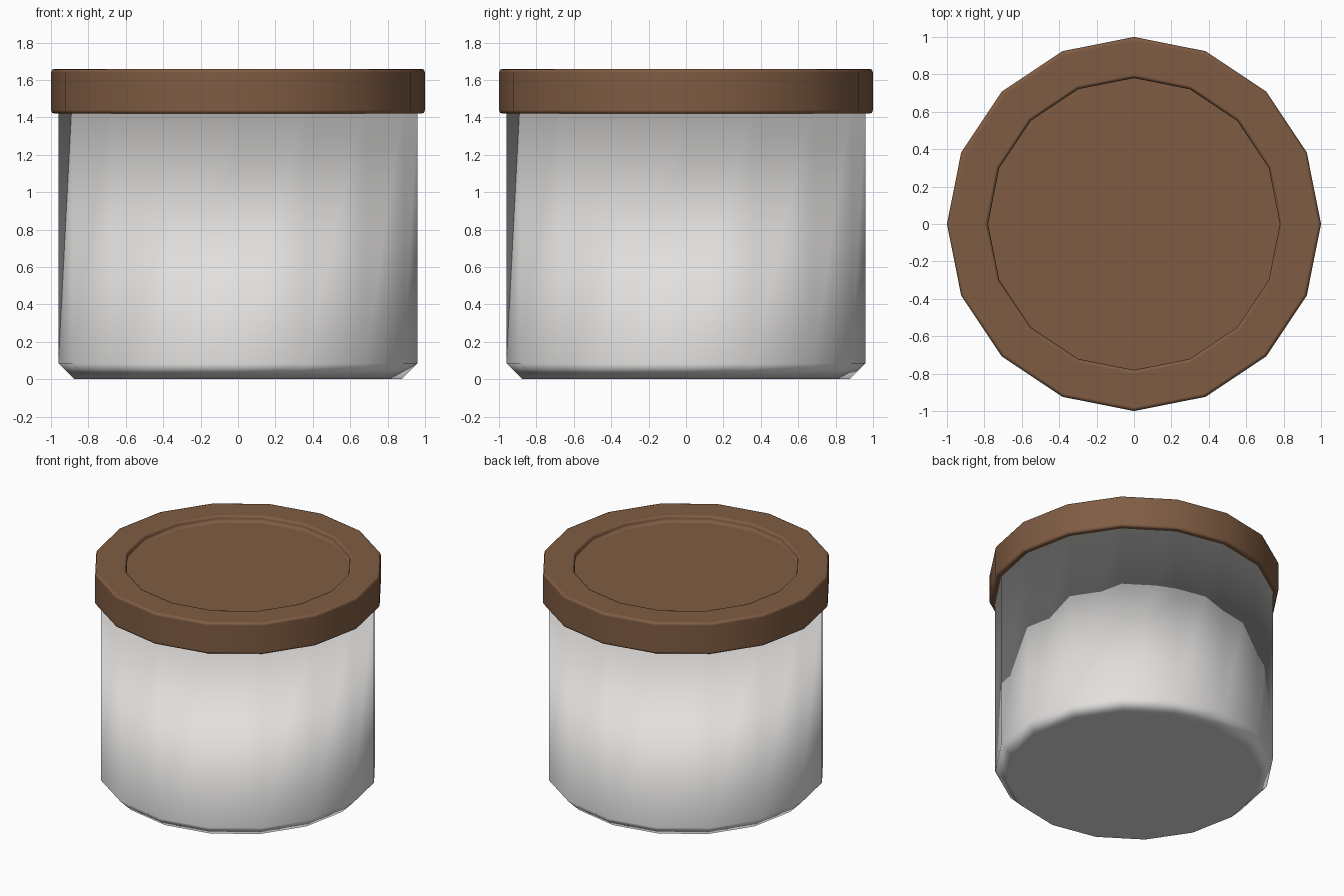
import bpy, bmesh, math

if "Cube" in bpy.data.objects:
    bpy.data.objects.remove(bpy.data.objects["Cube"])

SIDES = 16


def material(name, rgb):
    m = bpy.data.materials.new(name)
    m.diffuse_color = (*rgb, 1)
    m.use_nodes = True
    m.node_tree.nodes["Principled BSDF"].inputs["Base Color"].default_value = m.diffuse_color
    return m


def lathe(name, profile, mat):
    """Revolve a (radius, z) profile, listed bottom to top, and cap both ends."""
    bm = bmesh.new()
    rings = []
    for r, z in profile:
        rings.append([bm.verts.new((r * math.cos(2 * math.pi * i / SIDES),
                                    r * math.sin(2 * math.pi * i / SIDES), z))
                      for i in range(SIDES)])
    for a, b in zip(rings, rings[1:]):
        for i in range(SIDES):
            j = (i + 1) % SIDES
            bm.faces.new((a[i], a[j], b[j], b[i]))
    bm.faces.new(rings[0][::-1])
    bm.faces.new(rings[-1])
    for f in bm.faces:
        f.smooth = True
    me = bpy.data.meshes.new(name)
    bm.to_mesh(me)
    bm.free()
    me.materials.append(mat)
    ob = bpy.data.objects.new(name, me)
    bpy.context.collection.objects.link(ob)
    # large faces keep flat shading, the narrow bevels blend
    w = ob.modifiers.new("weighted normals", 'WEIGHTED_NORMAL')
    w.weight = 100
    return ob


white = material("off white ceramic", (0.76, 0.75, 0.74))
brown = material("brown wood", (0.215, 0.108, 0.056))

# jar body with chamfered foot
lathe("jar_body", [(0.875, 0), (0.96, 0.085), (0.96, 1.5)], white)

# lid with bevelled rim and recessed top
lathe("jar_lid", [(0.98, 1.42), (0.994, 1.425), (1.0, 1.44),
                  (1.0, 1.64), (0.994, 1.655), (0.98, 1.66),
                  (0.80, 1.66), (0.787, 1.655), (0.78, 1.64),
                  (0.78, 1.60)], brown)
